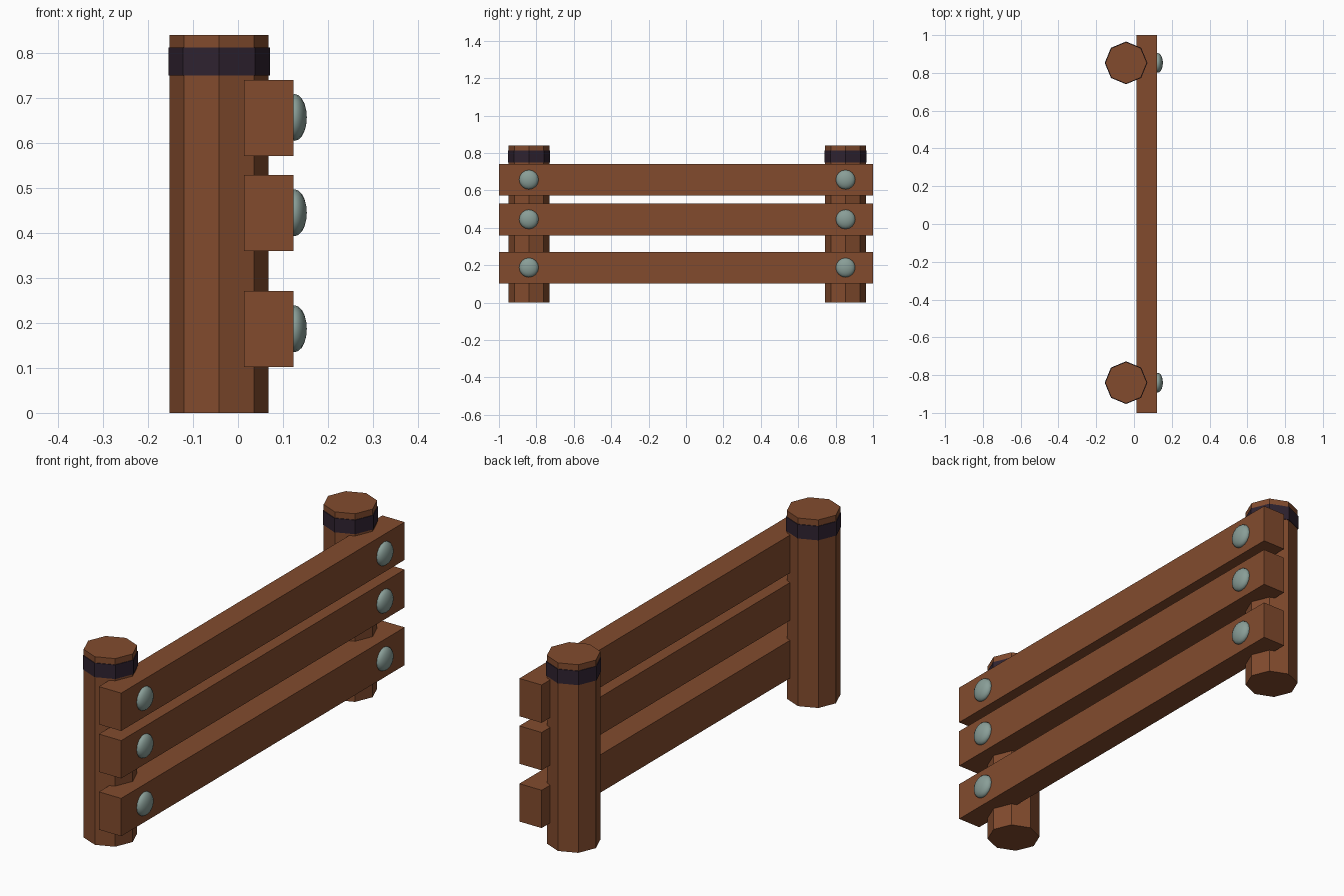
import bpy, math

if "Cube" in bpy.data.objects:
    bpy.data.objects.remove(bpy.data.objects["Cube"])

POST_X, POST_YS = -0.042, (-0.84, 0.853)
RAIL_ZS = (0.186, 0.444, 0.656)


def material(name, rgb):
    m = bpy.data.materials.new(name)
    m.diffuse_color = (*rgb, 1)
    m.use_nodes = True
    m.node_tree.nodes["Principled BSDF"].inputs["Base Color"].default_value = m.diffuse_color
    return m


wood = material("brown wood", (0.225, 0.071, 0.027))
band = material("dark band", (0.028, 0.016, 0.029))
metal = material("grey green metal", (0.25, 0.34, 0.31))


def finish(name, mat):
    ob = bpy.context.object
    ob.name = name
    ob.data.materials.append(mat)
    return ob


def octagon(name, y, z0, z1, r, mat):
    # eight-sided upright prism with corners on the axes
    bpy.ops.mesh.primitive_cylinder_add(vertices=8, radius=r, depth=z1 - z0,
                                        location=(POST_X, y, (z0 + z1) / 2))
    return finish(name, mat)


# posts with dark bands
for side, y in zip(("front", "back"), POST_YS):
    octagon(side + "_post", y, 0, 0.84, 0.11, wood)
    octagon(side + "_post_band", y, 0.75, 0.813, 0.113, band)

# rails with a domed bolt over each post
for level, z in zip(("lower", "middle", "upper"), RAIL_ZS):
    bpy.ops.mesh.primitive_cube_add(size=1, location=(0.068, 0, z))
    rail = finish(level + "_rail", wood)
    rail.scale = (0.11, 2, 0.169)
    for side, y in zip(("front", "back"), POST_YS):
        bpy.ops.mesh.primitive_uv_sphere_add(segments=16, ring_count=10, radius=1,
                                             location=(0.126, y, z + 0.001),
                                             rotation=(0, math.pi / 2, 0))
        bolt = finish(f"{level}_{side}_bolt", metal)
        bolt.scale = (0.052, 0.052, 0.027)
        bpy.ops.object.shade_smooth()
